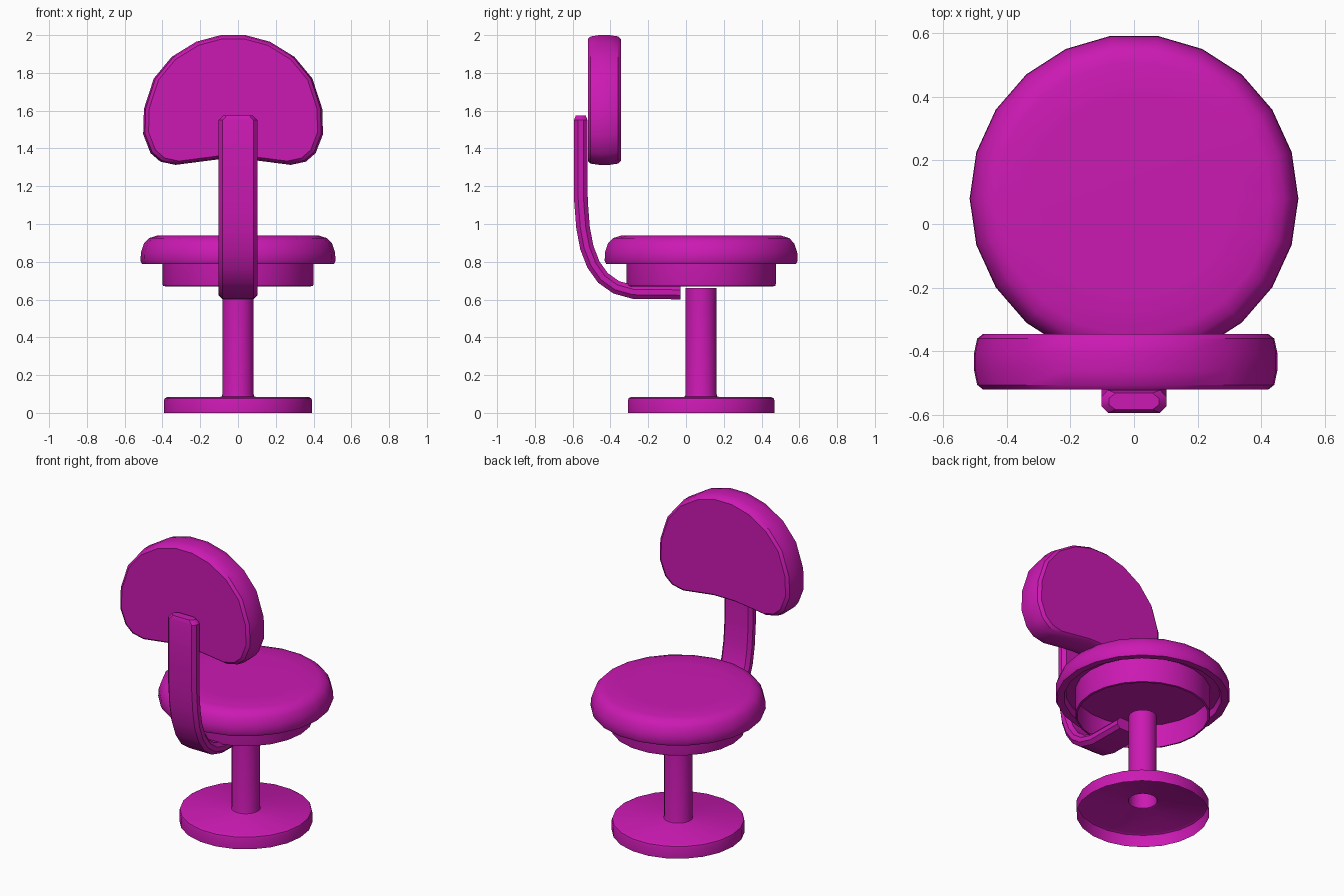
import bpy, bmesh
from math import sin, cos, pi, radians
from mathutils import Vector

if "Cube" in bpy.data.objects:
    bpy.data.objects.remove(bpy.data.objects["Cube"])

mat = bpy.data.materials.new("magenta")
mat.diffuse_color = (0.6, 0.01, 0.45, 1)
mat.use_nodes = True
mat.node_tree.nodes["Principled BSDF"].inputs["Base Color"].default_value = mat.diffuse_color
AXIS_Y = 0.08
SIDES = 22


def make(name, verts, faces, angle=35, recalc=False):
    me = bpy.data.meshes.new(name)
    me.from_pydata(verts, [], faces)
    if recalc:
        bm = bmesh.new()
        bm.from_mesh(me)
        bmesh.ops.recalc_face_normals(bm, faces=bm.faces)
        bm.to_mesh(me)
        bm.free()
    ob = bpy.data.objects.new(name, me)
    bpy.context.collection.objects.link(ob)
    me.materials.append(mat)
    bpy.ops.object.select_all(action='DESELECT')
    ob.select_set(True)
    bpy.context.view_layer.objects.active = ob
    bpy.ops.object.shade_smooth_by_angle(angle=radians(angle))
    return ob


def skin(rings, cap_start=False, cap_end=False):
    """Join equal closed rings of points into a tube."""
    n = len(rings[0])
    verts = [p for r in rings for p in r]
    faces = [(k * n + i, k * n + (i + 1) % n, (k + 1) * n + (i + 1) % n, (k + 1) * n + i)
             for k in range(len(rings) - 1) for i in range(n)]
    if cap_start:
        faces.append(tuple(reversed(range(n))))
    if cap_end:
        faces.append(tuple(range(len(verts) - n, len(verts))))
    return verts, faces


def lathe(name, profile, cap_end=True):
    rings = [[(r * cos(2 * pi * i / SIDES), AXIS_Y + r * sin(2 * pi * i / SIDES), z)
              for i in range(SIDES)] for r, z in profile]
    return make(name, *skin(rings, False, cap_end))


# hollow foot flowing into the column
lathe("base_and_column", [(0.392, 0), (0.392, 0.065), (0.388, 0.077), (0.375, 0.084),
                          (0.095, 0.084), (0.086, 0.088), (0.083, 0.1), (0.083, 0.66)])

# open dish under the seat
lathe("seat_dish", [(0.385, 0.67), (0.397, 0.672), (0.4, 0.685), (0.4, 0.83)])

# cushion with a turned-in lower lip
lathe("seat_cushion", [(0.4, 0.83), (0.455, 0.83), (0.465, 0.79), (0.508, 0.788),
                       (0.516, 0.805), (0.514, 0.85), (0.498, 0.897), (0.472, 0.925),
                       (0.43, 0.938), (0.3, 0.94)])

# bent flat support arm: a chamfered strip swept along a path
path = [Vector(p) for p in [(-0.03, 0.637), (-0.28, 0.64), (-0.37, 0.665), (-0.44, 0.715),
                            (-0.49, 0.785), (-0.525, 0.875), (-0.545, 0.98), (-0.556, 1.12),
                            (-0.557, 1.3), (-0.557, 1.55), (-0.557, 1.575)]]
rings = []
for k, p in enumerate(path):
    t = (path[min(k + 1, len(path) - 1)] - path[max(k - 1, 0)]).normalized()
    nrm = Vector((-t.y, t.x))
    last = k == len(path) - 1
    w, h = (0.078, 0.026) if last else (0.102, 0.036)
    section = [(w, h * 0.4), (w - 0.02, h), (-w + 0.02, h), (-w, h * 0.4),
               (-w, -h * 0.4), (-w + 0.02, -h), (w - 0.02, -h), (w, -h * 0.4)]
    rings.append([(x, p.x + nrm.x * d, p.y + nrm.y * d) for x, d in section])
make("support_arm", *skin(rings, True, True), recalc=True)

# padded backrest: mirrored outline with rounded rims
half = [(0.065, 2.0), (0.195, 1.965), (0.325, 1.885), (0.42, 1.77), (0.472, 1.61),
        (0.476, 1.475), (0.437, 1.375), (0.385, 1.33), (0.305, 1.313), (0.08, 1.342)]
outline = half + [(-x, z) for x, z in reversed(half)]
layers = [(-0.52, 0.94), (-0.505, 0.98), (-0.46, 1), (-0.405, 1), (-0.36, 0.98), (-0.345, 0.94)]
rings = [[(-0.026 + x * s, y, 1.65 + (z - 1.65) * s) for x, z in outline] for y, s in layers]
make("backrest", *skin(rings, True, True), recalc=True)
